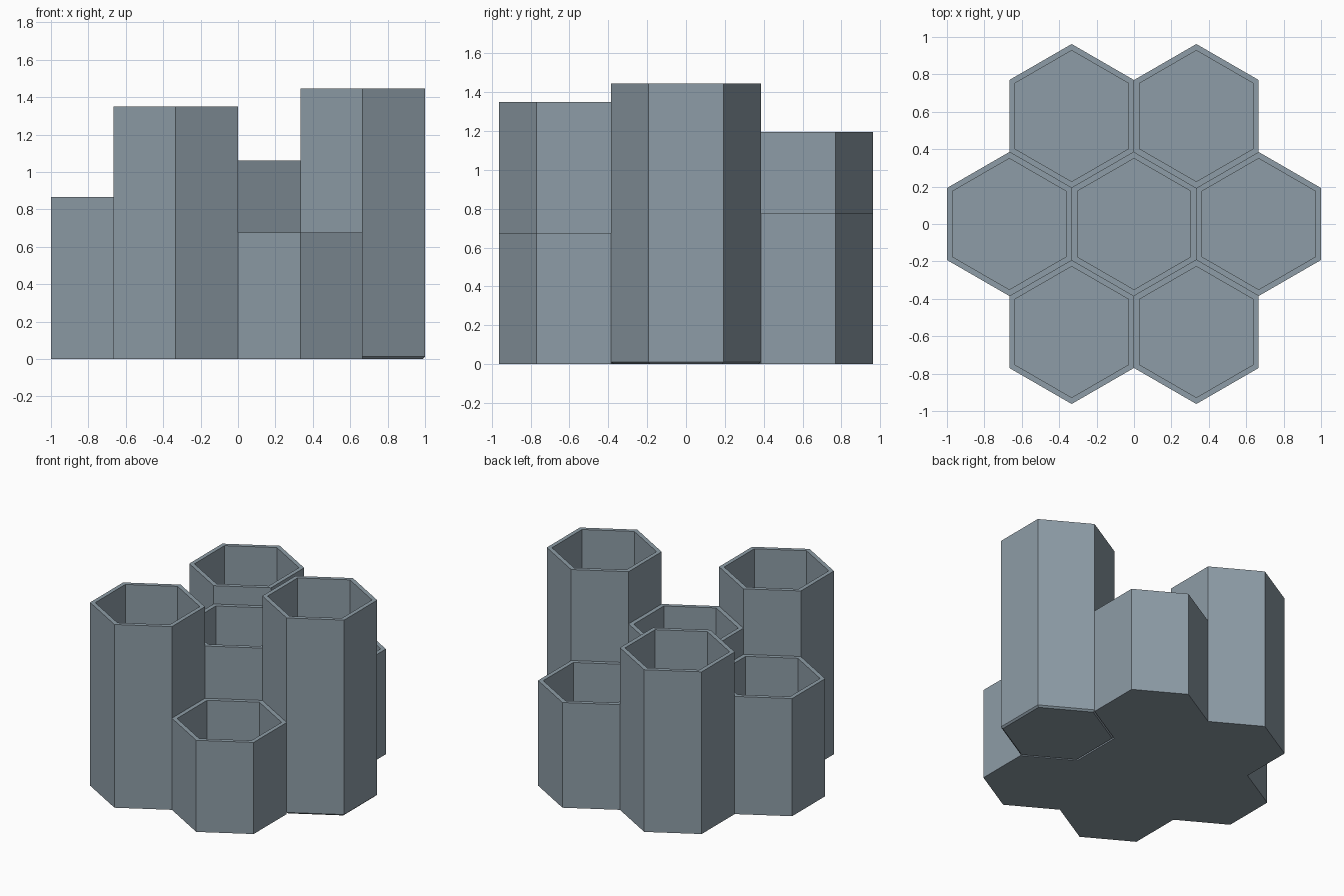
import bpy, bmesh, math

cube = bpy.data.objects.get("Cube")
if cube:
    bpy.data.objects.remove(cube, do_unlink=True)

APOTHEM = 1 / 3      # half the flat-to-flat width of a cell
WALL = 0.03
FLOOR = 0.03

slate = bpy.data.materials.new("slate_grey")
slate.use_nodes = True
colour = (0.27, 0.335, 0.385, 1)
slate.diffuse_color = colour
slate.node_tree.nodes["Principled BSDF"].inputs["Base Color"].default_value = colour


def hex_ring(bm, apothem, z):
    """Six vertices of a hexagon with its points along y."""
    r = apothem / math.cos(math.pi / 6)
    angles = [math.radians(30 + 60 * k) for k in range(6)]
    return [bm.verts.new((r * math.cos(a), r * math.sin(a), z)) for a in angles]


def hex_cup(name, x, y, height, chamfer=0.0):
    """Open hexagonal tube with a floor, lofted from underside to well floor."""
    bm = bmesh.new()
    profile = [(APOTHEM - chamfer, 0)]
    if chamfer:
        profile.append((APOTHEM, chamfer))
    profile += [(APOTHEM, height), (APOTHEM - WALL, height), (APOTHEM - WALL, FLOOR)]
    rings = [hex_ring(bm, a, z) for a, z in profile]
    bm.faces.new(rings[0][::-1])
    for low, high in zip(rings, rings[1:]):
        for i in range(6):
            j = (i + 1) % 6
            bm.faces.new((low[i], low[j], high[j], high[i]))
    bm.faces.new(rings[-1])
    mesh = bpy.data.meshes.new(name)
    bm.to_mesh(mesh)
    bm.free()
    mesh.materials.append(slate)
    obj = bpy.data.objects.new(name, mesh)
    obj.location = (x, y, 0)
    bpy.context.collection.objects.link(obj)


# Centre cup, then six cups around it, counter-clockwise from +x
hex_cup("centre_cup", 0, 0, 1.06)
around = [
    ("left_cup", 1.445, 0.012),       # slightly chamfered foot
    ("back_left_cup", 0.775, 0),
    ("back_right_cup", 1.195, 0),
    ("right_cup", 0.867, 0),
    ("front_right_cup", 1.35, 0),
    ("front_left_cup", 0.675, 0),
]
for k, (name, height, chamfer) in enumerate(around):
    a = math.radians(60 * k)
    hex_cup(name, 2 * APOTHEM * math.cos(a), 2 * APOTHEM * math.sin(a), height, chamfer)
